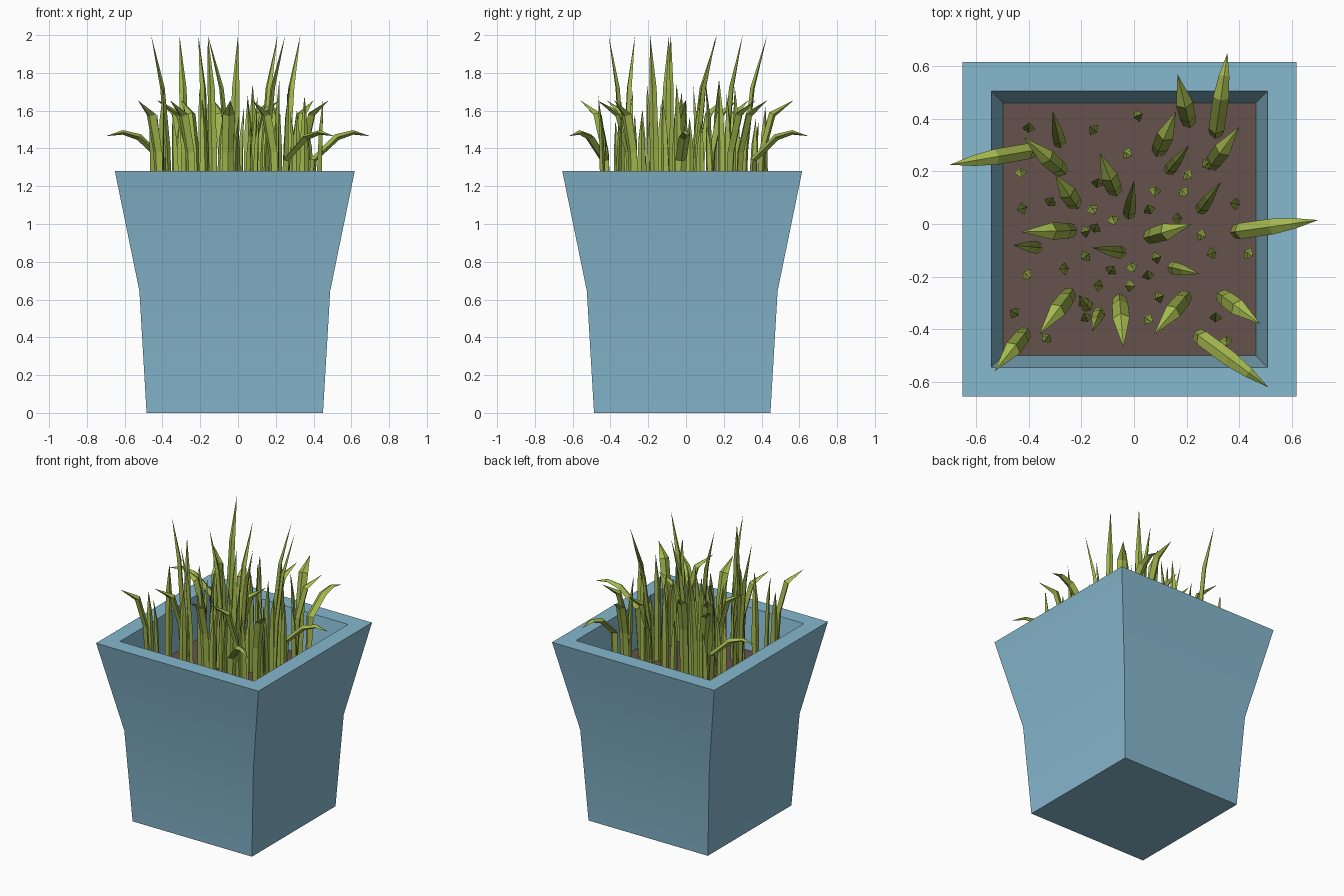
import bpy, bmesh, math, random
from mathutils import Vector

if "Cube" in bpy.data.objects:
    bpy.data.objects.remove(bpy.data.objects["Cube"])

random.seed(4)
CX, CY = -0.017, -0.02
SOIL_Z, TOP_Z = 1.0, 1.28


def material(name, rgb):
    m = bpy.data.materials.new(name)
    m.diffuse_color = (*rgb, 1)
    m.use_nodes = True
    m.node_tree.nodes["Principled BSDF"].inputs["Base Color"].default_value = m.diffuse_color
    return m


def make_object(name, bm, mat):
    bmesh.ops.recalc_face_normals(bm, faces=bm.faces[:])
    me = bpy.data.meshes.new(name)
    bm.to_mesh(me)
    bm.free()
    me.materials.append(mat)
    ob = bpy.data.objects.new(name, me)
    bpy.context.collection.objects.link(ob)
    return ob


def bridge(bm, a, b):
    n = len(a)
    for i in range(n):
        bm.faces.new((a[i], a[(i + 1) % n], b[(i + 1) % n], b[i]))


blue = material("pot blue", (0.24, 0.48, 0.62))
brown = material("soil brown", (0.13, 0.085, 0.075))
green = material("grass green", (0.37, 0.48, 0.075))

# Square pot: outer wall, rim and inner wall from one half-width profile
bm = bmesh.new()
rings = []
for h, z in [(0.467, 0), (0.505, 0.645), (0.635, TOP_Z), (0.525, TOP_Z), (0.475, 0.97)]:
    rings.append([bm.verts.new((CX + sx * h, CY + sy * h, z))
                  for sx, sy in ((-1, -1), (1, -1), (1, 1), (-1, 1))])
for a, b in zip(rings, rings[1:]):
    bridge(bm, a, b)
bm.faces.new(rings[0])
bm.faces.new(rings[-1])
pot = make_object("pot", bm, blue)
bpy.context.view_layer.objects.active = pot
pot.select_set(True)
bpy.ops.object.shade_smooth_by_angle(angle=math.radians(30))

# Soil surface
bm = bmesh.new()
bm.faces.new([bm.verts.new((CX + sx * 0.481, CY + sy * 0.481, SOIL_Z))
              for sx, sy in ((-1, -1), (1, -1), (1, 1), (-1, 1))])
make_object("soil", bm, brown)

# Grass: each blade is a flat diamond section following a bent path to a point
bm = bmesh.new()


def blade(base, tip, path, widths):
    """path: (fraction of the way to the tip, z), the last one is the tip"""
    b, t = Vector(base), Vector(tip)
    d = t - b
    n = d.normalized()
    side = Vector((-n.y, n.x, 0))
    pts = [Vector((*(b + d * f), z)) for f, z in path]
    prev = None
    for i, (p, w) in enumerate(zip(pts[:-1], widths)):
        tangent = (pts[i + 1] - pts[max(i - 1, 0)]).normalized()
        up = side.cross(tangent).normalized()
        ring = [bm.verts.new(p + o) for o in
                (side * w / 2, up * w * 0.3, -side * w / 2, -up * w * 0.3)]
        if prev:
            bridge(bm, prev, ring)
        prev = ring
    end = bm.verts.new(pts[-1])
    for i in range(4):
        bm.faces.new((prev[i], prev[(i + 1) % 4], end))


# Drooping blades
for bx, by, tx, ty in [(-.38, .28, -.70, .225), (.38, -.03, .70, .015),
                       (.24, -.42, .51, -.62), (.31, .34, .355, .65)]:
    blade((bx, by), (tx, ty), [(0, SOIL_Z), (.06, 1.34), (.45, 1.46), (.72, 1.485), (1, 1.465)],
          (.05, .06, .06, .04))

# Arching blades
for bx, by, tx, ty in [(-.27, .2, -.42, .33), (-.07, .12, -.13, .27), (.29, .22, .4, .37),
                       (.09, .27, .16, .43), (.21, .38, .165, .57), (-.23, -.025, -.43, -.03),
                       (.05, -.05, .22, 0), (-.24, -.26, -.36, -.42), (-.41, -.41, -.53, -.56),
                       (-.055, -.28, -.04, -.47), (.2, -.27, .075, -.42), (.33, -.27, .48, -.38),
                       (-.22, .07, -.3, .19)]:
    blade((bx, by), (tx, ty), [(0, SOIL_Z), (.12, 1.38), (.4, 1.58), (1, 1.655)],
          (.05, .06, .065))

# Tall pointed blades
for bx, by, tx, ty in [(-.28, .3, -.31, .43), (-.36, -.09, -.46, -.08), (-.02, .03, 0, .165),
                       (.25, .05, .33, .16), (.13, .2, .21, .3), (.14, -.165, .25, -.19),
                       (-.13, -.33, -.16, -.41), (-.17, -.32, -.21, -.27), (-.04, -.11, -.16, -.09)]:
    blade((bx, by), (tx, ty), [(0, SOIL_Z), (.12, 1.4), (.4, 1.72), (1, 2.0)],
          (.042, .048, .04))

# Short upright blades
for bx, by in [(-.4, .36), (-.15, .355), (.01, .41), (-.03, .27), (-.43, .2), (-.42, .06),
               (-.32, .08), (-.14, .15), (-.16, .06), (-.08, .02), (.06, .05), (.08, .13),
               (.185, .125), (.28, .23), (.17, .02), (.39, .075), (.25, -.04), (.3, -.11),
               (.43, -.11), (-.41, -.19), (-.26, -.17), (-.18, -.12), (-.09, -.18), (-.01, -.16),
               (.08, -.13), (.055, -.2), (-.13, -.235), (-.02, -.235), (-.45, -.34), (-.33, -.43),
               (-.19, -.3), (-.18, -.36), (.05, -.36), (.09, -.28), (.35, -.44), (.31, -.36),
               (-.15, -.02), (-.19, -.03), (.2, .19)]:
    a = random.uniform(0, math.tau)
    z = random.uniform(1.52, 1.78)
    h = z - SOIL_Z
    tip = (bx + .025 * math.cos(a), by + .025 * math.sin(a))
    blade((bx, by), tip, [(0, SOIL_Z), (.1, SOIL_Z + .45 * h), (.4, SOIL_Z + .75 * h), (1, z)],
          (.045, .048, .036))
make_object("grass", bm, green)
